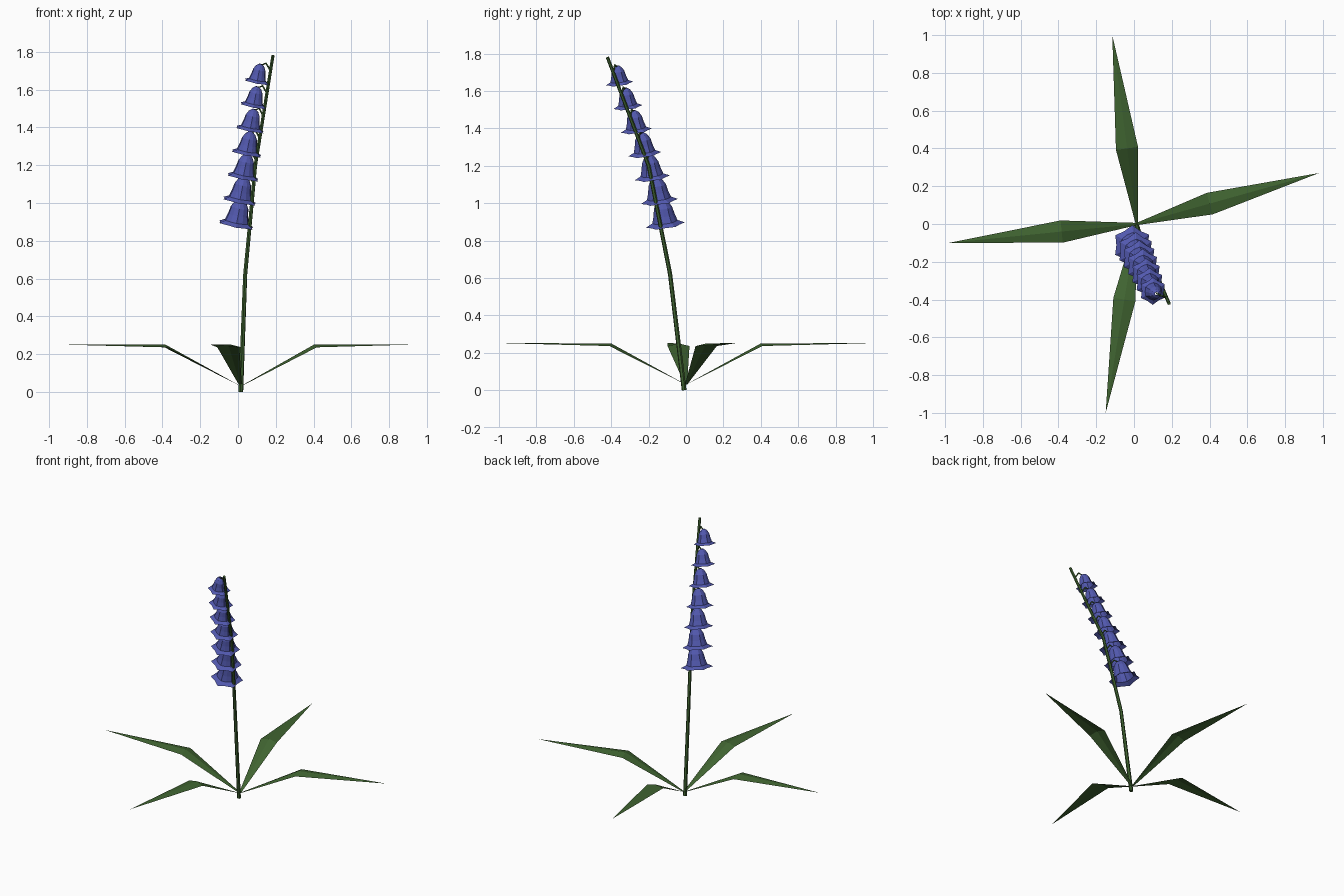
import bpy, bmesh, math
from mathutils import Vector, Matrix

if "Cube" in bpy.data.objects:
    bpy.data.objects.remove(bpy.data.objects["Cube"])


def material(name, rgb):
    m = bpy.data.materials.new(name)
    m.diffuse_color = (*rgb, 1)
    m.use_nodes = True
    m.node_tree.nodes["Principled BSDF"].inputs["Base Color"].default_value = m.diffuse_color
    return m


GREEN = material("leaf green", (0.05, 0.125, 0.03))
BLUE = material("bell blue", (0.085, 0.1, 0.43))


def finish(name, bm, mat, recalc=True):
    if recalc:
        bmesh.ops.recalc_face_normals(bm, faces=bm.faces)
    me = bpy.data.meshes.new(name)
    bm.to_mesh(me)
    bm.free()
    me.materials.append(mat)
    ob = bpy.data.objects.new(name, me)
    bpy.context.collection.objects.link(ob)
    return ob


def bridge(bm, a, b):
    n = len(a)
    for i in range(n):
        bm.faces.new((a[i], a[(i + 1) % n], b[(i + 1) % n], b[i]))


def tube(name, path, radii, sides, mat):
    """Tapered tube along a path of points."""
    bm = bmesh.new()
    rings = []
    for k, p in enumerate(path):
        d = path[min(k + 1, len(path) - 1)] - path[max(k - 1, 0)]
        q = d.to_track_quat('Z', 'Y')
        rings.append([bm.verts.new(p + q @ Vector((radii[k] * math.cos(a), radii[k] * math.sin(a), 0)))
                      for a in (2 * math.pi * i / sides for i in range(sides))])
    for a, b in zip(rings, rings[1:]):
        bridge(bm, a, b)
    bm.faces.new(rings[0][::-1])
    bm.faces.new(rings[-1])
    return finish(name, bm, mat)


# Leaning flower stem
STEM = [Vector(p) for p in ((0.015, -0.01, 0), (0.038, -0.085, 0.62),
                            (0.092, -0.2, 1.2), (0.185, -0.42, 1.78))]
tube("stem", STEM, [0.013, 0.0115, 0.01, 0.009], 6, GREEN)


def stem_at(z):
    for a, b in zip(STEM, STEM[1:]):
        if z <= b.z:
            return a.lerp(b, (z - a.z) / (b.z - a.z))
    return STEM[-1]


# Four arching leaves with a slight ridge along the middle
ROOT = Vector((0.015, 0.0, 0.03))
for n, tip in enumerate(((0.98, 0.27), (-0.115, 1.0), (-0.98, -0.10), (-0.15, -1.0))):
    tip = Vector((*tip, 0.252))
    d = Vector((tip.x - ROOT.x, tip.y - ROOT.y, 0))
    side = Vector((-d.y, d.x, 0)).normalized()
    mid = ROOT + d * 0.4
    mid.z = 0.25
    bm = bmesh.new()
    base = [bm.verts.new(ROOT + side * s) for s in (-0.006, 0, 0.006)]
    bend = [bm.verts.new(mid + side * s - Vector((0, 0, drop)))
            for s, drop in ((-0.059, 0.014), (0, 0), (0.059, 0.014))]
    end = bm.verts.new(tip)
    for i in range(2):
        bm.faces.new((base[i + 1], base[i], bend[i], bend[i + 1]))
        bm.faces.new((bend[i + 1], bend[i], end))
    bm.normal_update()
    if sum(f.normal.z for f in bm.faces) < 0:
        bmesh.ops.reverse_faces(bm, faces=bm.faces)
    finish(f"leaf_{n + 1}", bm, GREEN, False)

# Seven hanging bells, open at both ends, six flared petal tips each
# profile: radius at petal tips, radius between petals, height above the mouth
PROFILE = ((0.105, 0.085, 0.0), (0.068, 0.064, 0.018), (0.057, 0.054, 0.055),
           (0.049, 0.047, 0.095), (0.032, 0.031, 0.125), (0.012, 0.011, 0.14))
UP = Vector((0.2, -0.14, 1)).normalized()
TURN = Vector((0, 0, 1)).rotation_difference(UP)
CENTRE_Y = (-0.11, -0.142, -0.18, -0.22, -0.265, -0.31, -0.355)
for n, y in enumerate(CENTRE_Y):
    t = n / 6
    c = Vector((-0.01 + 0.11 * t, y, 0.883 + 0.757 * t))
    size = 1 - 0.3 * t
    bm = bmesh.new()
    rings = []
    for r_tip, r_gap, h in PROFILE:
        ring = []
        for i in range(12):
            a = math.pi / 2 + i * math.pi / 6
            r = r_gap if i % 2 else r_tip
            ring.append(bm.verts.new(c + TURN @ Vector((r * math.cos(a), r * math.sin(a), h)) * size))
        rings.append(ring)
    for a, b in zip(rings, rings[1:]):
        bridge(bm, a, b)
    finish(f"bell_{n + 1}", bm, BLUE, False)

    # Thin hooked stalk from stem to bell
    apex = c + UP * 0.14 * size
    start = stem_at(apex.z - 0.035)
    bow = start.lerp(apex, 0.45)
    bow.z = apex.z + 0.004
    tube(f"bell_stalk_{n + 1}", [start, bow, apex - UP * 0.01], [0.005, 0.005, 0.004], 5, GREEN)
